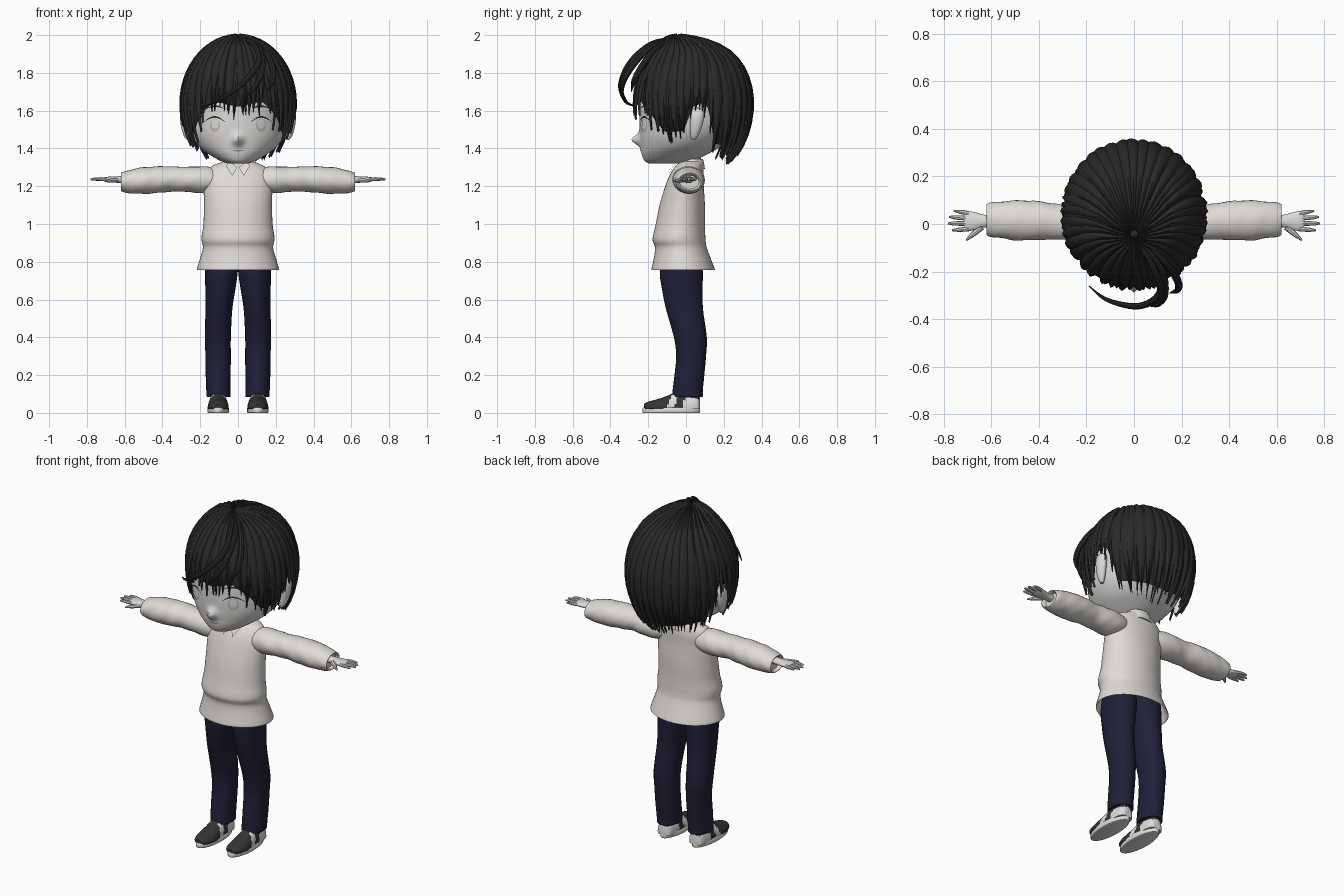
import bpy, bmesh, math, random
from mathutils import Vector
from mathutils.bvhtree import BVHTree

random.seed(4)
if "Cube" in bpy.data.objects:
    bpy.data.objects.remove(bpy.data.objects["Cube"])
made = []


def material(name, r, g, b):
    m = bpy.data.materials.new(name)
    m.use_nodes = True
    m.diffuse_color = (r, g, b, 1)
    node = m.node_tree.nodes["Principled BSDF"]
    node.inputs["Base Color"].default_value = (r, g, b, 1)
    node.inputs["Roughness"].default_value = 0.8
    return m


HAIR = material("black hair", 0.022, 0.022, 0.022)
SKIN = material("pale skin", 0.72, 0.71, 0.69)
KNIT = material("cream knit", 0.74, 0.71, 0.67)
NAVY = material("navy cloth", 0.014, 0.014, 0.04)
DARK = material("dark canvas", 0.035, 0.035, 0.035)
WHITE = material("white rubber", 0.74, 0.73, 0.71)
IRIS = material("grey iris", 0.52, 0.49, 0.47)
LIP = material("mouth grey", 0.3, 0.27, 0.26)


def finish(name, bm, *mats):
    bmesh.ops.recalc_face_normals(bm, faces=bm.faces)
    me = bpy.data.meshes.new(name)
    bm.to_mesh(me)
    bm.free()
    for m in mats:
        me.materials.append(m)
    ob = bpy.data.objects.new(name, me)
    bpy.context.collection.objects.link(ob)
    made.append(ob)
    return ob


def smooth_path(keys, steps):
    """Catmull-Rom interpolation through the key stations."""
    out = []
    for i in range(len(keys) - 1):
        a, b, c, d = (keys[min(max(i + k, 0), len(keys) - 1)] for k in (-1, 0, 1, 2))
        for j in range(steps):
            t = j / steps
            out.append([q + t / 2 * (r - p + t * (2 * p - 5 * q + 4 * r - s + t * (3 * q - p - 3 * r + s)))
                        for p, q, r, s in zip(a, b, c, d)])
    return out + [list(keys[-1])]


def tube(axis, keys, side=1, sides=28, steps=4, ripple=None, floor=None):
    """Loft of ellipses; each key is (position, centre, centre, radius, radius)."""
    bm = bmesh.new()
    rings = []
    for t, c1, c2, r1, r2 in smooth_path(keys, steps):
        ring = []
        for k in range(sides):
            a = math.tau * k / sides
            f = ripple(t, a) if ripple else 1
            p = [c1 + r1 * f * math.cos(a), c2 + r2 * f * math.sin(a)]
            p.insert(axis, t)
            if floor is not None:
                p[2] = max(p[2], floor)
            ring.append(bm.verts.new((p[0] * side, p[1], p[2])))
        rings.append(ring)
    for lo, hi in zip(rings, rings[1:]):
        for k in range(sides):
            n = (k + 1) % sides
            bm.faces.new((lo[k], lo[n], hi[n], hi[k]))
    bm.faces.new(rings[0][::-1])
    bm.faces.new(rings[-1])
    return bm


def strand(name, pts, radii, mat):
    """Round tapered strip along a smooth path."""
    cu = bpy.data.curves.new(name, "CURVE")
    cu.dimensions = "3D"
    cu.bevel_depth, cu.bevel_resolution = 1, 2
    cu.use_fill_caps = True
    sp = cu.splines.new("POLY")
    path = smooth_path([(*p, r) for p, r in zip(pts, radii)], 6)
    sp.points.add(len(path) - 1)
    for point, (x, y, z, r) in zip(sp.points, path):
        point.co, point.radius = (x, y, z, 1), max(r, 0.001)
    cu.materials.append(mat)
    ob = bpy.data.objects.new(name, cu)
    bpy.context.collection.objects.link(ob)
    made.append(ob)


# Head with a small pointed nose
bm = tube(2, [(1.32, 0, -.11, .05, .085), (1.335, 0, -.09, .095, .13), (1.37, 0, -.06, .155, .175),
              (1.41, 0, -.03, .205, .21), (1.47, 0, -.005, .245, .24), (1.55, 0, .015, .262, .262),
              (1.65, 0, .02, .265, .262), (1.78, 0, .025, .24, .235), (1.88, 0, .03, .17, .16),
              (1.93, 0, .03, .06, .06)], sides=96, steps=6)
for v in bm.verts:
    if v.co.y < 0:
        v.co.y -= .045 * math.exp(-(v.co.x / .024) ** 2 - ((v.co.z - 1.445) / .028) ** 2)
bm.normal_update()
FACE = BVHTree.FromBMesh(bm)
finish("head", bm, SKIN)
finish("neck", tube(2, [(1.25, 0, .03, .06, .055), (1.3, 0, .03, .058, .052), (1.4, 0, .02, .06, .055)]), SKIN)


def decal(name, shape, nu, nv, mat, lift):
    """Thin patch laid on the face; shape maps (u, v) to (x, z)."""
    bm = bmesh.new()
    grid = []
    for i in range(nu + 1):
        row = []
        for j in range(nv + 1):
            x, z = shape(i / nu, j / nv)
            hit = FACE.ray_cast(Vector((x, -1, z)), Vector((0, 1, 0)))[0]
            row.append(bm.verts.new((x, hit.y - lift, z)))
        grid.append(row)
    for a, b in zip(grid, grid[1:]):
        for j in range(nv):
            bm.faces.new((a[j], b[j], b[j + 1], a[j + 1]))
    bmesh.ops.remove_doubles(bm, verts=bm.verts, dist=1e-5)
    finish(name, bm, mat)


def disc(cx, cz, rx, rz):
    return lambda u, v: (cx + rx * v * math.cos(math.tau * u), cz + rz * v * math.sin(math.tau * u))


def arc(cx, cz, w, rise, thick):
    def shape(u, v):
        bow = math.sin(math.pi * u)
        return cx + w * (2 * u - 1), cz + rise * bow + thick * (v - .5) * (.25 + bow)
    return shape


# Face details, ears, arms, hands, legs and shoes on both sides
for s, tag in ((1, "left"), (-1, "right")):
    decal(tag + "_eye", disc(s * .122, 1.525, .052, .043), 24, 4, WHITE, .003)
    decal(tag + "_iris", disc(s * .122, 1.522, .027, .036), 24, 4, IRIS, .005)
    decal(tag + "_eye_shine", disc(s * .122, 1.53, .02, .026), 16, 3, WHITE, .0065)
    decal(tag + "_lash", arc(s * .124, 1.54, .056, .027, .007), 16, 1, HAIR, .007)
    decal(tag + "_brow", arc(s * .12, 1.612, .045, .012, .008), 12, 1, HAIR, .004)

    finish(tag + "_ear", tube(2, [(1.445, .262, .04, .008, .01), (1.47, .27, .045, .018, .022),
                                  (1.53, .28, .055, .024, .034), (1.59, .282, .06, .022, .036),
                                  (1.615, .275, .06, .008, .014)], s), SKIN)

    finish(tag + "_sleeve", tube(0, [
        (.1, .01, 1.235, .06, .055), (.18, .01, 1.235, .082, .07), (.25, .01, 1.235, .08, .067),
        (.33, .01, 1.238, .075, .066), (.42, .015, 1.235, .083, .07), (.5, .015, 1.23, .083, .07),
        (.57, .018, 1.225, .076, .062), (.61, .018, 1.222, .069, .052), (.62, .018, 1.222, .06, .045),
        (.6, .018, 1.222, .05, .036)], s, steps=6,
        ripple=lambda t, a: 1 + .025 * math.sin(60 * t + 2 * math.sin(a)) * math.sin(2 * a + 9 * t)), KNIT)

    finish(tag + "_palm", tube(0, [(.57, .01, 1.235, .025, .02), (.63, .012, 1.235, .027, .018),
                                   (.67, .012, 1.236, .038, .015), (.7, .012, 1.237, .041, .012),
                                   (.715, .012, 1.237, .034, .007)], s, sides=20), SKIN)
    for k, (y, tip) in enumerate(((-.021, .765), (.002, .782), (.024, .778), (.044, .757))):
        strand(f"{tag}_finger_{k + 1}", [(s * .695, y, 1.237), (s * (tip - .03), y * 1.15, 1.238),
                                         (s * tip, y * 1.25, 1.236)], (.01, .009, .004), SKIN)
    strand(tag + "_thumb", [(s * .64, -.012, 1.234), (s * .675, -.042, 1.23), (s * .705, -.068, 1.227)],
           (.014, .011, .004), SKIN)

    finish(tag + "_trouser_leg", tube(2, [
        (.11, .103, .01, .05, .06), (.085, .103, .008, .062, .08), (.12, .104, .009, .064, .08),
        (.2, .105, .018, .066, .079), (.3, .105, .027, .067, .079), (.4, .107, .023, .069, .087),
        (.55, .101, -.008, .071, .098), (.66, .093, -.02, .08, .108), (.75, .088, -.025, .087, .114),
        (.85, .085, -.02, .085, .1)], s), NAVY)

    # Shoe upper: dark canvas with a pale strap and heel
    shoe = finish(tag + "_shoe", tube(1, [
        (-.222, .105, .035, .018, .01), (-.205, .105, .032, .04, .026), (-.16, .105, .03, .054, .04),
        (-.1, .105, .03, .055, .06), (-.04, .105, .03, .051, .085), (.03, .105, .03, .048, .08),
        (.062, .105, .03, .04, .07), (.073, .105, .03, .024, .05)], s, steps=6, floor=.02), DARK, WHITE)
    for p in shoe.data.polygons:
        c = p.center
        strap = abs(c.y + .075 - .4 * (c.z - .05)) < .018 and c.z < .1
        p.material_index = int(strap or (c.y > -.02 and c.z < .075))
    finish(tag + "_sole", tube(2, [(0, .105, -.078, .053, .148), (.004, .105, -.078, .057, .152),
                                   (.024, .105, -.078, .057, .152), (.028, .105, -.078, .053, .148)],
                               s, sides=36, steps=2), WHITE)

    # Collar flap
    bm = bmesh.new()
    flap = [bm.verts.new((s * x, y, z)) for x, y, z in
            ((.004, -.068, 1.3), (.05, -.045, 1.335), (.062, -.066, 1.305), (.03, -.1, 1.255))]
    bm.faces.new(flap)
    bmesh.ops.solidify(bm, geom=bm.faces[:], thickness=.006)
    finish(tag + "_collar_flap", bm, WHITE)

decal("mouth", arc(0, 1.392, .04, -.004, .006), 16, 1, LIP, .003)

# Sweater with a flared hem that folds back inside
finish("sweater", tube(2, [
    (.9, 0, -.02, .17, .11), (.78, 0, -.015, .203, .157), (.76, 0, -.015, .218, .168),
    (.82, 0, -.02, .2, .15), (.875, 0, -.027, .186, .137), (.91, 0, -.036, .192, .14),
    (.94, 0, -.036, .192, .138), (1, 0, -.03, .183, .13), (1.1, 0, -.02, .18, .12),
    (1.2, 0, -.008, .182, .102), (1.26, 0, .004, .176, .09), (1.3, 0, .015, .148, .075),
    (1.325, 0, .025, .095, .062), (1.335, 0, .03, .065, .052)], sides=48), KNIT)
finish("shirt_collar", tube(2, [(1.29, 0, .03, .09, .07), (1.32, 0, .03, .08, .066),
                                (1.345, 0, .03, .07, .06)]), WHITE)

# Hairline: angle from the front in degrees, and height of the tips
TIPS = [(0, 1.57), (25, 1.6), (42, 1.53), (58, 1.43), (80, 1.44), (90, 1.57), (103, 1.6), (115, 1.37), (180, 1.33)]


def tip_height(az):
    d = abs((math.degrees(az) + 180) % 360 - 180)
    for (a, za), (b, zb) in zip(TIPS, TIPS[1:]):
        if d <= b:
            return za + (zb - za) * (d - a) / (b - a)
    return TIPS[-1][1]


def slope_to(z):
    return math.acos(max(-.85, (z - 1.64) / (.355 if z > 1.64 else .4)))


def scalp(az, phi, k):
    c, r = math.cos(phi), math.sin(phi) * k
    return (.302 * r * math.sin(az), .038 - .312 * r * math.cos(az) - .08 * max(c, 0) ** 8,
            1.64 + c * k * (.355 if c > 0 else .4))


def lock(bm, az, tip_z, half, lift, twist, steps=14):
    """Ridged strip from the crown to a pointed tip."""
    rows = []
    end = slope_to(tip_z)
    for i in range(steps + 1):
        t = i / steps
        w = half * min(1, ((1 - t) / .38) ** .8) + .002
        a, phi = az + twist * t * t, .05 + (end - .05) * t
        rows.append([bm.verts.new(scalp(a + o * w, phi, k + lift)) for o, k in
                     ((-1, .975), (-.5, 1.0), (0, 1.01), (.5, 1.0), (1, .975))])
    for lo, hi in zip(rows, rows[1:]):
        for j in range(4):
            bm.faces.new((lo[j], lo[j + 1], hi[j + 1], hi[j]))


# Hair cap under the locks
bm = bmesh.new()
rows = []
for i in range(96):
    az = math.tau * i / 96
    end = slope_to(tip_height(az) + .05)
    rows.append([bm.verts.new(scalp(az, .03 + (end - .03) * j / 16, .975)) for j in range(17)])
for i, row in enumerate(rows):
    nxt = rows[(i + 1) % 96]
    for j in range(16):
        bm.faces.new((row[j], nxt[j], nxt[j + 1], row[j + 1]))
bm.faces.new([row[0] for row in rows])
finish("hair_cap", bm, HAIR)

# Two layers of locks
for name, count, lift in (("hair_locks_inner", 56, 0), ("hair_locks_outer", 38, .017)):
    bm = bmesh.new()
    for i in range(count):
        az = math.tau * (i + random.uniform(-.25, .25)) / count
        lock(bm, az, tip_height(az) + random.uniform(-.025, .035) + lift, math.tau / count * .62,
             lift + random.uniform(0, .012), random.uniform(-.09, .09))
    finish(name, bm, HAIR)

# Loose tufts swept over the fringe
TUFTS = [
    [(0, -.05, 1.985), (.08, -.18, 1.955), (.11, -.29, 1.86), (.02, -.345, 1.74), (-.11, -.32, 1.65), (-.19, -.26, 1.62)],
    [(.01, -.06, 1.985), (.11, -.18, 1.94), (.13, -.28, 1.84), (.1, -.335, 1.74), (.03, -.335, 1.66)],
    [(.02, -.05, 1.985), (.13, -.16, 1.93), (.18, -.23, 1.84), (.185, -.275, 1.76), (.15, -.29, 1.7)],
]
for k, pts in enumerate(TUFTS):
    strand(f"hair_tuft_{k + 1}", pts, [.008, .014, .017, .014, .009, .002][:len(pts) - 1] + [.002], HAIR)

# Convert strands to meshes and shade smooth
bpy.ops.object.select_all(action="DESELECT")
for ob in made:
    ob.select_set(True)
bpy.context.view_layer.objects.active = next(o for o in made if o.type == "CURVE")
bpy.ops.object.convert(target="MESH")
bpy.ops.object.shade_smooth_by_angle(angle=math.radians(40))
